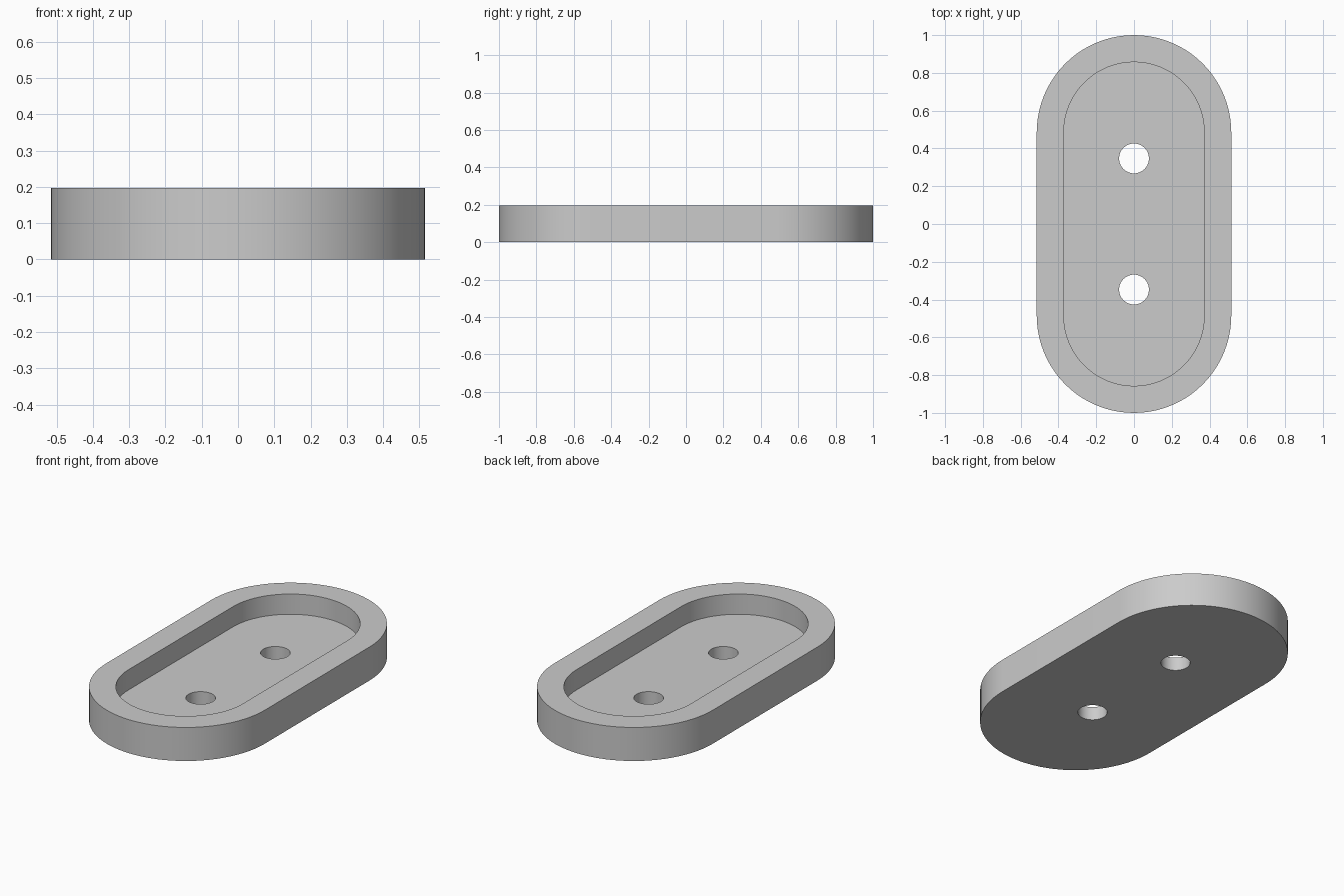
import bpy
import bmesh
from math import cos, sin, pi, radians

cube = bpy.data.objects.get("Cube")
if cube:
    bpy.data.objects.remove(cube, do_unlink=True)

HEIGHT = 0.197
FLOOR = 0.078
ARC_OFFSET = 0.485      # distance from centre to each rounded end's centre
OUTER_RADIUS = 0.515
POCKET_RADIUS = 0.372
HOLE_RADIUS = 0.079
HOLE_OFFSET = 0.347

grey = bpy.data.materials.new("plain grey")
grey.use_nodes = True
colour = (0.6, 0.6, 0.6, 1)
grey.diffuse_color = colour
grey.node_tree.nodes["Principled BSDF"].inputs["Base Color"].default_value = colour


def slot_prism(name, radius, offset, z0, z1, y=0, steps=40):
    """Upright prism with two straight sides and two round ends."""
    points = []
    for end in (0, 1):
        shift = offset if end == 0 else -offset
        last = steps + 1 if offset else steps   # a plain circle shares its joints
        for i in range(last):
            a = pi * (end + i / steps)
            points.append((radius * cos(a), y + shift + radius * sin(a), z0))
    bm = bmesh.new()
    base = bm.faces.new([bm.verts.new(p) for p in points])
    lifted = bmesh.ops.extrude_face_region(bm, geom=[base])["geom"]
    bmesh.ops.translate(bm, vec=(0, 0, z1 - z0),
                        verts=[v for v in lifted if isinstance(v, bmesh.types.BMVert)])
    bmesh.ops.recalc_face_normals(bm, faces=bm.faces)
    mesh = bpy.data.meshes.new(name)
    bm.to_mesh(mesh)
    bm.free()
    mesh.materials.append(grey)
    obj = bpy.data.objects.new(name, mesh)
    bpy.context.collection.objects.link(obj)
    return obj


# Solid tray body
tray = slot_prism("tray", OUTER_RADIUS, ARC_OFFSET, 0, HEIGHT)

# Pocket and the two screw holes
cutters = [slot_prism("pocket_cutter", POCKET_RADIUS, ARC_OFFSET, FLOOR, HEIGHT + 0.1)]
for side in (1, -1):
    cutters.append(slot_prism("hole_cutter", HOLE_RADIUS, 0, -0.1, HEIGHT + 0.1,
                              y=side * HOLE_OFFSET, steps=24))

bpy.ops.object.select_all(action="DESELECT")
tray.select_set(True)
bpy.context.view_layer.objects.active = tray
for cutter in cutters:
    cutter.hide_render = True
    cut = tray.modifiers.new(cutter.name, "BOOLEAN")
    cut.operation = "DIFFERENCE"
    cut.solver = "EXACT"
    cut.object = cutter
    bpy.ops.object.modifier_apply(modifier=cut.name)
    bpy.data.objects.remove(cutter, do_unlink=True)

# Smooth round walls, crisp rims
bpy.ops.object.shade_smooth_by_angle(angle=radians(30))
